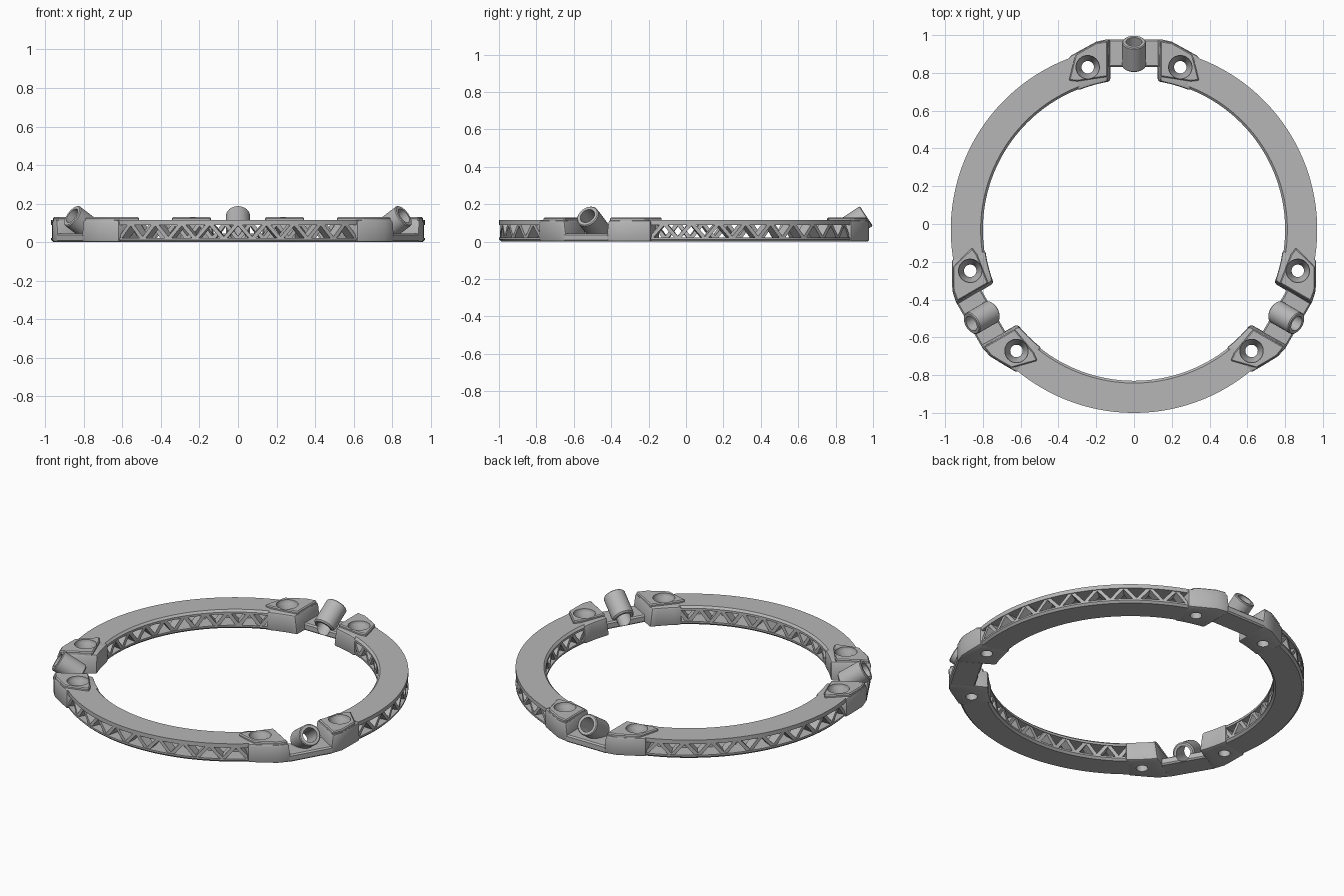
import bpy, bmesh
from math import radians, sin, cos, pi
from mathutils import Matrix, Vector

cube = bpy.data.objects.get("Cube")
if cube:
    bpy.data.objects.remove(cube)

grey = bpy.data.materials.new("light grey")
grey.use_nodes = True
tone = (0.47, 0.47, 0.47, 1)
grey.diffuse_color = tone
grey.node_tree.nodes["Principled BSDF"].inputs["Base Color"].default_value = tone

R_IN, R_OUT, TOP = 0.80, 0.97, 0.115
CENTRE = Matrix.Translation((0, -0.03, 0))


def make(name, bm):
    bmesh.ops.recalc_face_normals(bm, faces=bm.faces)
    mesh = bpy.data.meshes.new(name)
    bm.to_mesh(mesh)
    bm.free()
    mesh.materials.append(grey)
    obj = bpy.data.objects.new(name, mesh)
    bpy.context.scene.collection.objects.link(obj)
    return obj


def polar(r, a, z):
    # angle runs from the +y axis towards +x
    return Vector((r * sin(a), r * cos(a), z))


def sweep(bm, profile, a0, a1, steps):
    # sweep a closed (r, z) profile along an arc and cap both ends
    rings = []
    for i in range(steps + 1):
        a = a0 + (a1 - a0) * i / steps
        rings.append([bm.verts.new(polar(r, a, z)) for r, z in profile])
    n = len(profile)
    for p, q in zip(rings, rings[1:]):
        for k in range(n):
            bm.faces.new((p[k], p[(k + 1) % n], q[(k + 1) % n], q[k]))
    bm.faces.new(rings[0])
    bm.faces.new(rings[-1])


def lathe(name, profile, hollow, sides=32):
    # spin an (r, z) profile round z; hollow joins its ends, otherwise cap
    bm = bmesh.new()
    rings = [[bm.verts.new(polar(r, 2 * pi * i / sides, z)) for i in range(sides)]
             for r, z in profile]
    pairs = list(zip(rings, rings[1:]))
    if hollow:
        pairs.append((rings[-1], rings[0]))
    else:
        bm.faces.new(rings[0])
        bm.faces.new(rings[-1])
    for p, q in pairs:
        for i in range(sides):
            j = (i + 1) % sides
            bm.faces.new((p[i], p[j], q[j], q[i]))
    return make(name, bm)


def prism(name, outline, z0, z1):
    bm = bmesh.new()
    base = bm.faces.new([bm.verts.new((x, y, z0)) for x, y in outline])
    out = bmesh.ops.extrude_face_region(bm, geom=[base])
    for v in out["geom"]:
        if isinstance(v, bmesh.types.BMVert):
            v.co.z = z1
    return make(name, bm)


def modify(obj, kind, **settings):
    mod = obj.modifiers.new(kind.title(), kind)
    for key, value in settings.items():
        setattr(mod, key, value)


def cut(obj, cutter):
    cutter.hide_render = True
    modify(obj, "BOOLEAN", object=cutter, operation="DIFFERENCE", solver="EXACT")


def bake(obj):
    bpy.context.view_layer.update()
    graph = bpy.context.evaluated_depsgraph_get()
    mesh = bpy.data.meshes.new_from_object(obj.evaluated_get(graph))
    obj.modifiers.clear()
    obj.data = mesh


def smooth(obj):
    bpy.ops.object.select_all(action="DESELECT")
    obj.select_set(True)
    bpy.context.view_layer.objects.active = obj
    bpy.ops.object.shade_smooth_by_angle(angle=radians(30))


# Ring segment: two flanges joined by zigzag webs
START, END = radians(20.3), radians(99.7)
bm = bmesh.new()
lip = 0.012
sweep(bm, [(R_IN, 0.09), (R_OUT, 0.09), (R_OUT, TOP), (R_IN + lip, TOP),
           (R_IN, TOP - lip)], START, END, 48)
sweep(bm, [(R_IN + lip, 0), (R_OUT - lip, 0), (R_OUT, lip), (R_OUT, 0.022),
           (R_IN, 0.022), (R_IN, lip)], START, END, 48)
BAYS = 9
half = (END - START) / (2 * BAYS)


def strut(bm, r0, r1, a_low, a_high, width):
    corners = []
    for r in (r0, r1):
        w = width / r / 2
        corners.append([bm.verts.new(polar(r, a, z)) for a, z in (
            (a_low - w, 0.015), (a_low + w, 0.015),
            (a_high + w, 0.1), (a_high - w, 0.1))])
    p, q = corners
    bm.faces.new(p)
    bm.faces.new(q)
    for k in range(4):
        j = (k + 1) % 4
        bm.faces.new((p[k], p[j], q[j], q[k]))


for r0, r1, shift in ((0.90, R_OUT - 0.005, 0), (R_IN + 0.005, 0.87, 1)):
    for i in range(2 * BAYS):
        a, b = START + i * half, START + (i + 1) * half
        if (i + shift) % 2:
            a, b = b, a
        strut(bm, r0, r1, a, b, 0.026)
ring = make("ring_segment", bm)

# Clamp end blocks, mirrored about the clamp's middle
inner = [polar(0.795, radians(a), 0).xy[:] for a in (22, 18.5, 15, 12, 9)]
outer = [(0.12, 1.01), (0.2, 0.995), (0.25, 0.968), (0.345, 0.915)]
block = prism("clamp_block", inner + outer, 0, TOP)
for v in block.data.vertices:
    if v.co.z > 0.1 and v.co.x < 0.13:
        v.co.x += 0.015
modify(block, "BEVEL", width=0.012, segments=2, limit_method="ANGLE",
       angle_limit=radians(40))

# Raised pads on the blocks
pad = prism("screw_pad", [(0.14, 0.81), (0.14, 1.0), (0.2, 0.99), (0.25, 0.963),
                          (0.31, 0.928), (0.345, 0.79), (0.3, 0.785)], 0.1, 0.13)
modify(pad, "BEVEL", width=0.006, segments=1, limit_method="ANGLE",
       angle_limit=radians(40))

# Countersunk screw holes
drill = lathe("screw_cutter", [(0.033, -0.1), (0.033, 0.06), (0.062, 0.122),
                               (0.062, 0.2)], False)
drill.location = (0.245, 0.86, 0)
for part in (block, pad):
    cut(part, drill)
    modify(part, "MIRROR", use_mirror_merge=False)

# Low bridge between the blocks
bridge = prism("clamp_bridge", [(-0.14, 0.86), (0.14, 0.86), (0.14, 1.008),
                                (-0.14, 1.008)], 0, 0.045)
modify(bridge, "BEVEL", width=0.008, segments=1)

# Slanted tube, with its bore cut through the bridge
LENGTH, BORE, WALL = 0.155, 0.042, 0.063
tube = lathe("slanted_tube", [(WALL - 0.008, 0), (WALL, 0.008), (WALL, LENGTH - 0.005),
                              (WALL - 0.005, LENGTH), (BORE, LENGTH), (BORE, 0)], True)
bore = lathe("bore_cutter", [(BORE, -0.2), (BORE, 0.3)], False)
tilt = Matrix.Translation((0, 0.865, 0.052)) @ Matrix.Rotation(radians(-56.5), 4, "X")
tube.data.transform(tilt)
bore.data.transform(tilt)
cut(bridge, bore)

parts = [ring, block, pad, bridge, tube]
for part in parts:
    bake(part)
for cutter in (drill, bore):
    bpy.data.objects.remove(cutter)

# Three equal sectors
for part in parts:
    smooth(part)
    name = part.name
    for i in range(3):
        copy = part if i == 0 else part.copy()
        if i:
            bpy.context.scene.collection.objects.link(copy)
        copy.name = f"{name}_{i + 1}"
        copy.matrix_world = CENTRE @ Matrix.Rotation(radians(120 * i), 4, "Z")
